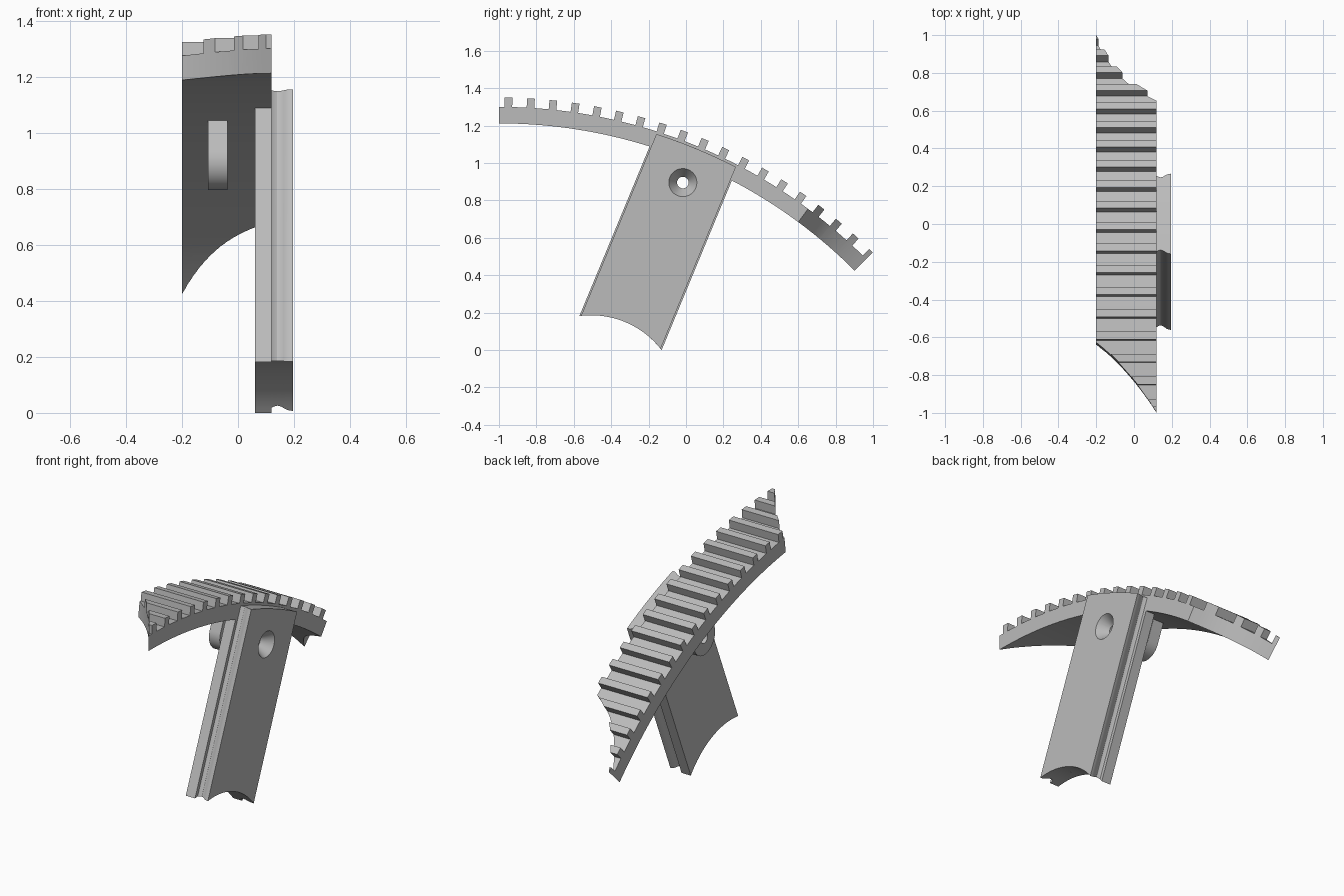
import bpy, bmesh
from math import sin, cos, pi, radians, sqrt

cube = bpy.data.objects.get("Cube")
if cube:
    bpy.data.objects.remove(cube, do_unlink=True)

grey = bpy.data.materials.new("plain grey")
grey.use_nodes = True
colour = (0.5, 0.5, 0.5, 1)
grey.diffuse_color = colour
grey.node_tree.nodes["Principled BSDF"].inputs["Base Color"].default_value = colour

# Everything is laid out around one distant pivot below the rack
PIVOT_Y, PIVOT_Z = -1.0, -1.478
R_IN, R_ROOT, R_TIP = 2.69, 2.778, 2.828
X_MIN, X_MAX = -0.2, 0.12
LEG_ANGLE = 22.5
HOLE_R = 2.569


def place(x, angle, r, w=0.0):
    """Point at radius r along a spoke, moved sideways by w."""
    t = radians(angle)
    return (x, PIVOT_Y + r * sin(t) + w * cos(t), PIVOT_Z + r * cos(t) - w * sin(t))


def loft(name, rings):
    """Solid skin through matching rings of points, capped at both ends."""
    bm = bmesh.new()
    loops = [[bm.verts.new(p) for p in ring] for ring in rings]
    n = len(loops[0])
    for a, b in zip(loops, loops[1:]):
        for i in range(n):
            j = (i + 1) % n
            bm.faces.new((a[i], a[j], b[j], b[i]))
    bm.faces.new(loops[0])
    bm.faces.new(loops[-1])
    bmesh.ops.recalc_face_normals(bm, faces=bm.faces)
    mesh = bpy.data.meshes.new(name)
    bm.to_mesh(mesh)
    bm.free()
    mesh.materials.append(grey)
    obj = bpy.data.objects.new(name, mesh)
    bpy.context.collection.objects.link(obj)
    return obj


def activate(obj):
    bpy.ops.object.select_all(action="DESELECT")
    obj.select_set(True)
    bpy.context.view_layer.objects.active = obj


def cut(obj, cutter):
    activate(obj)
    mod = obj.modifiers.new("cut", "BOOLEAN")
    mod.operation = "DIFFERENCE"
    mod.solver = "EXACT"
    mod.object = cutter
    bpy.ops.object.modifier_apply(modifier=mod.name)


# Toothed rack: a curved band, made overlong and trimmed afterwards
outline = [(-1, R_ROOT)]
for k in range(19):
    mid = 1.04 + 2.434 * k
    lo, hi = mid - 0.42, mid + 0.42
    outline += [(lo, R_ROOT), (lo, R_TIP), (hi, R_TIP), (hi, R_ROOT), (mid + 1.2, R_ROOT)]
outline += [(46.5, R_ROOT)]
outline += [(46.5 - 47.5 * i / 48, R_IN) for i in range(49)]
rack = loft("toothed_rack", [[place(x, a, r) for a, r in outline] for x in (X_MIN, X_MAX)])


# Slanting curved ends of the rack
def low_end(t):
    return 10.4 * t - 2.7 * t * t


def high_end(t):
    return 36.5 + 4 * t + 4.5 * t ** 3


def end_cutter(name, edge, outside):
    rings = []
    for i in range(-1, 18):
        t = i / 16
        x = X_MAX - t * (X_MAX - X_MIN)
        a = edge(t)
        rings.append([place(x, a, 2.5), place(x, a, 3), place(x, outside, 3), place(x, outside, 2.5)])
    return loft(name, rings)


cutters = [end_cutter("low_end_cutter", low_end, -4), end_cutter("high_end_cutter", high_end, 50)]
for c in cutters:
    cut(rack, c)


# Leg: arched top, hollowed foot, sides grooved by varying the half width
def leg_ring(x, half, top):
    ws = [half * (i / 12 - 1) for i in range(25)]
    foot = 1.702 - sqrt(0.475 ** 2 - 0.231 ** 2)
    ring = [place(x, LEG_ANGLE, foot + sqrt(0.475 ** 2 - w * w), w) for w in ws]
    return ring + [place(x, LEG_ANGLE, sqrt(top * top - w * w), w) for w in reversed(ws)]


inner_leg = loft("leg_inner_plate", [leg_ring(x, 0.238, 2.7) for x in (0.06, X_MAX)])
groove = [(0.12, 0.217), (0.128, 0.212), (0.14, 0.208), (0.152, 0.211),
          (0.163, 0.218), (0.172, 0.224), (0.183, 0.228), (0.197, 0.23)]
outer_leg = loft("leg_outer_plate", [leg_ring(x, half, 2.764) for x, half in groove])

# Round-ended lug hanging under the rack
lug_outline = [(0.1, 2.72), (-0.1, 2.72)]
lug_outline += [(-0.1 * cos(pi * i / 24), HOLE_R - 0.1 * sin(pi * i / 24)) for i in range(25)]
lug = loft("pivot_lug", [[place(x, LEG_ANGLE, a, w) for w, a in lug_outline] for x in (-0.107, -0.037)])

# Countersunk pin hole through leg and lug
steps = [(-0.3, 0.031), (0.135, 0.031), (0.197, 0.075), (0.21, 0.084)]
pin = loft("pin_hole_cutter", [
    [place(x, LEG_ANGLE, HOLE_R + r * cos(pi * i / 20), r * sin(pi * i / 20)) for i in range(40)]
    for x, r in steps])
cutters.append(pin)
for part in (inner_leg, outer_leg, lug):
    cut(part, pin)

for c in cutters:
    bpy.data.objects.remove(c, do_unlink=True)

for part in (rack, inner_leg, outer_leg, lug):
    activate(part)
    bpy.ops.object.shade_smooth_by_angle(angle=radians(25))
